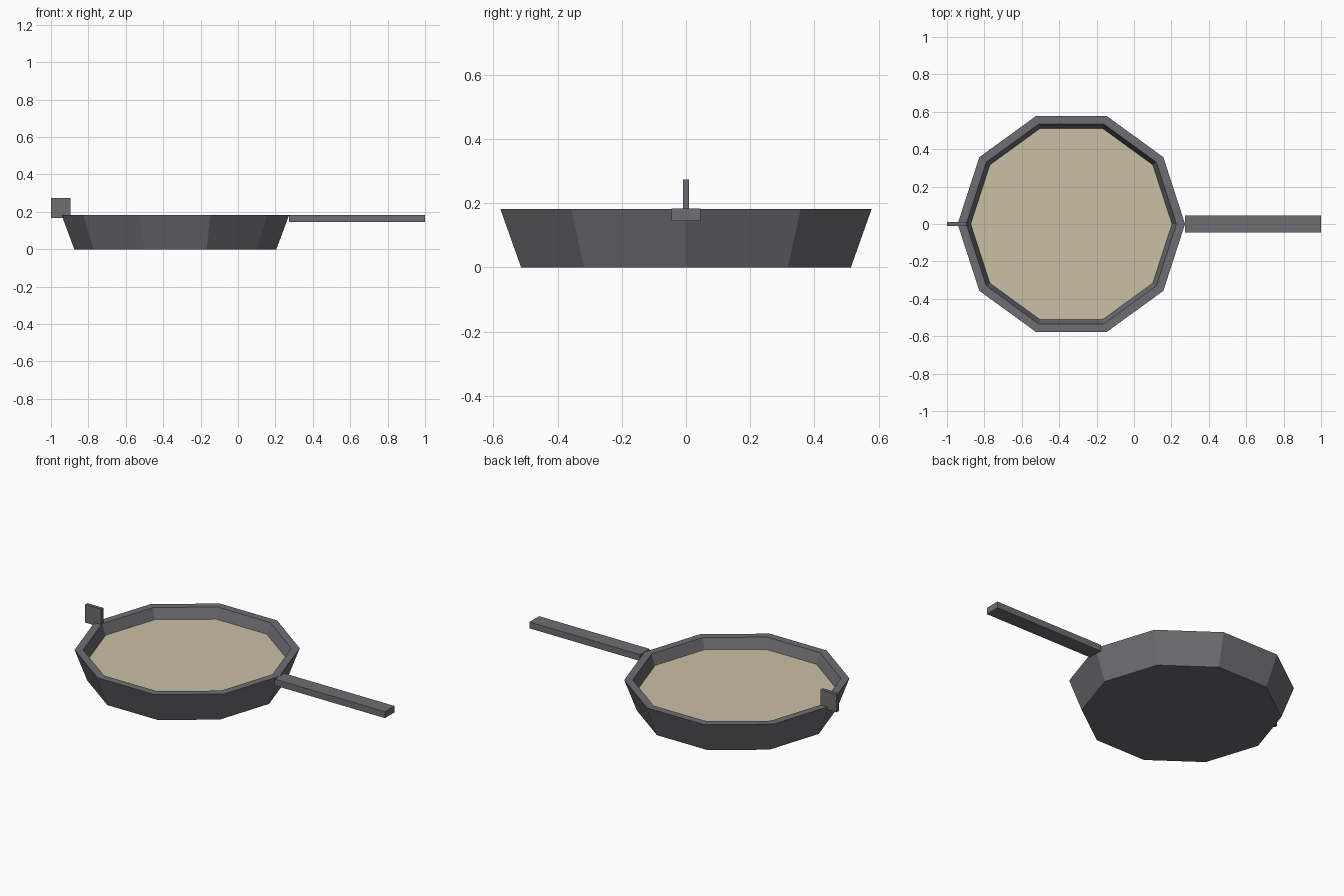
import bpy
import bmesh
import math

if "Cube" in bpy.data.objects:
    bpy.data.objects.remove(bpy.data.objects["Cube"], do_unlink=True)

SIDES = 10
CENTRE_X = -0.335


def make_material(name, rgb):
    mat = bpy.data.materials.new(name)
    mat.use_nodes = True
    colour = (*rgb, 1.0)
    mat.diffuse_color = colour
    bsdf = mat.node_tree.nodes["Principled BSDF"]
    bsdf.inputs["Base Color"].default_value = colour
    bsdf.inputs["Roughness"].default_value = 0.8
    return mat


def add_object(name, bm, mat):
    bmesh.ops.recalc_face_normals(bm, faces=bm.faces[:])
    mesh = bpy.data.meshes.new(name)
    bm.to_mesh(mesh)
    bm.free()
    mesh.materials.append(mat)
    obj = bpy.data.objects.new(name, mesh)
    bpy.context.collection.objects.link(obj)
    return obj


def lathe(name, profile, mat):
    """Faceted solid from (radius, height) rings, capped at both ends."""
    bm = bmesh.new()
    rings = []
    for radius, z in profile:
        angles = [math.tau * i / SIDES for i in range(SIDES)]
        rings.append([bm.verts.new((CENTRE_X + radius * math.cos(a),
                                    radius * math.sin(a), z)) for a in angles])
    for low, high in zip(rings, rings[1:]):
        for i in range(SIDES):
            j = (i + 1) % SIDES
            bm.faces.new((low[i], low[j], high[j], high[i]))
    bm.faces.new(rings[0])
    bm.faces.new(rings[-1])
    return add_object(name, bm, mat)


def box(name, low, high, mat):
    bm = bmesh.new()
    bmesh.ops.create_cube(bm, size=1)
    for v in bm.verts:
        v.co = [(a + b) / 2 + c * (b - a) for a, b, c in zip(low, high, v.co)]
    return add_object(name, bm, mat)


iron = make_material("dark grey iron", (0.157, 0.153, 0.168))
cream = make_material("cream batter", (0.59, 0.53, 0.37))

# Pan: outer wall, flat rim, inner wall and inside floor
lathe("pan_body", [(0.54, 0), (0.608, 0.182), (0.562, 0.182), (0.511, 0.045)], iron)

# Filling inside the pan
lathe("pan_filling", [(0.508, 0.04), (0.538, 0.12)], cream)

# Long handle on one side, small upright tab on the other
box("handle", (0.272, -0.045, 0.145), (1, 0.045, 0.183), iron)
box("rim_tab", (-1, -0.01, 0.166), (-0.895, 0.01, 0.274), iron)
